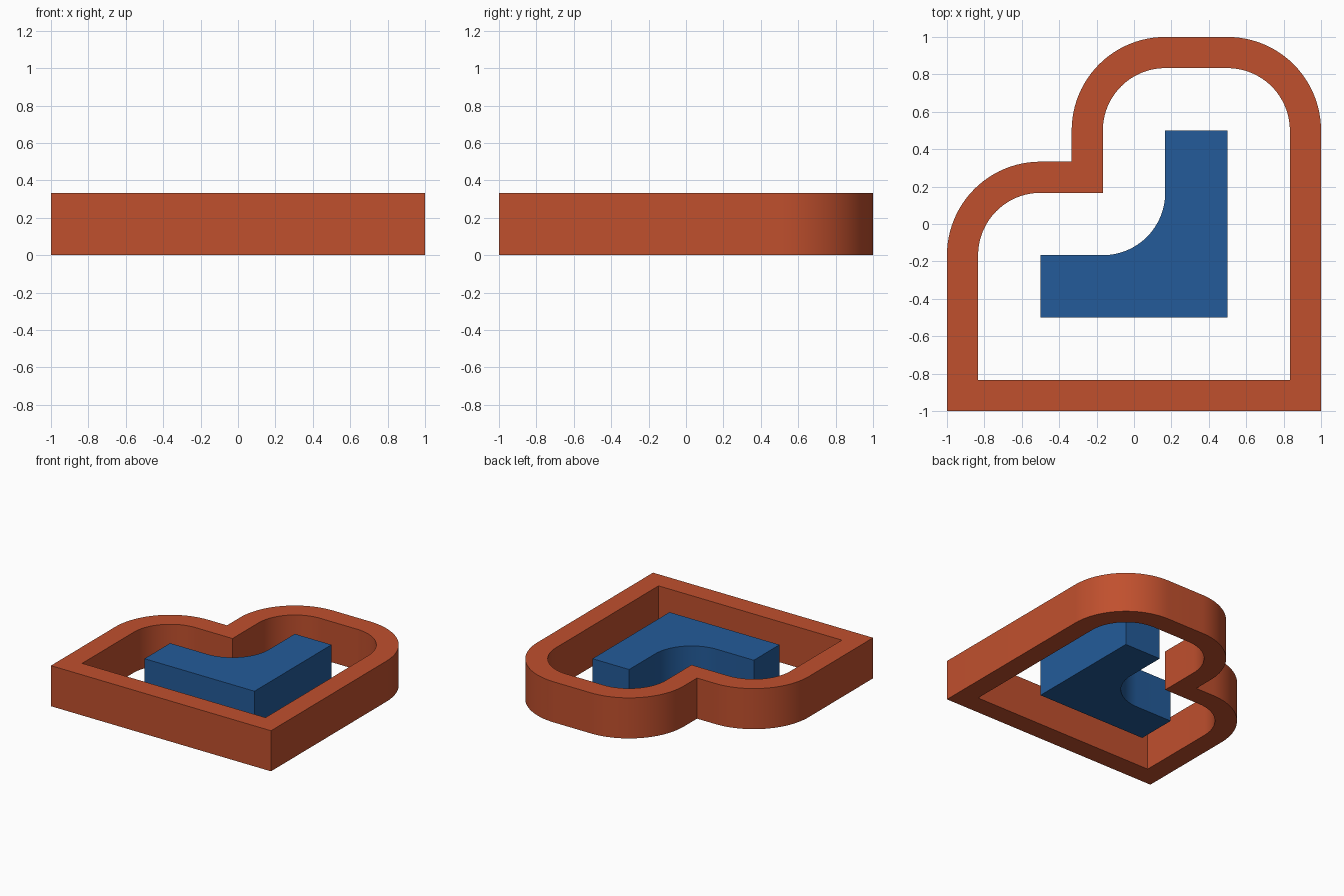
import bpy, bmesh
from math import sin, cos, radians

if "Cube" in bpy.data.objects:
    bpy.data.objects.remove(bpy.data.objects["Cube"])

H = 1 / 3          # shared height
T = 1 / 6          # grid step of the plan
STEPS = 24         # segments per quarter arc


def arc(cx, cy, r, a0, a1):
    return [(cx + r * cos(radians(a0 + (a1 - a0) * i / STEPS)),
             cy + r * sin(radians(a0 + (a1 - a0) * i / STEPS))) for i in range(STEPS + 1)]


def finish(name, bm, color):
    bmesh.ops.recalc_face_normals(bm, faces=bm.faces)
    mesh = bpy.data.meshes.new(name)
    bm.to_mesh(mesh)
    bm.free()
    mat = bpy.data.materials.new(name + "_color")
    mat.diffuse_color = color
    mat.use_nodes = True
    mat.node_tree.nodes["Principled BSDF"].inputs["Base Color"].default_value = mat.diffuse_color
    mesh.materials.append(mat)
    obj = bpy.data.objects.new(name, mesh)
    bpy.context.collection.objects.link(obj)
    bpy.ops.object.select_all(action='DESELECT')
    obj.select_set(True)
    bpy.context.view_layer.objects.active = obj
    bpy.ops.object.shade_smooth_by_angle(angle=radians(30))


def extrude_up(bm):
    res = bmesh.ops.extrude_face_region(bm, geom=bm.faces[:])
    verts = [v for v in res["geom"] if isinstance(v, bmesh.types.BMVert)]
    bmesh.ops.translate(bm, verts=verts, vec=(0, 0, H))


# Wall outline, d = inward offset from the outer edge
def outline(d):
    e, r = 1 - d, 0.5 - d
    return ([(-e, -e), (e, -e)]
            + arc(0.5, 0.5, r, 0, 90)
            + arc(T, 0.5, r, 90, 180)
            + [(-2 * T + d, 2 * T - d)]
            + arc(-0.5, -T, r, 90, 180))


# Outer wall ring
bm = bmesh.new()
outer, inner = [[bm.verts.new((x, y, 0)) for x, y in outline(d)] for d in (0, T)]
n = len(outer)
for i in range(n):
    j = (i + 1) % n
    bm.faces.new((outer[i], outer[j], inner[j], inner[i]))
extrude_up(bm)
finish("outer_wall", bm, (0.53, 0.08, 0.027, 1))

# Inner L-shaped block with a filleted inside corner
profile = ([(-0.5, -0.5), (0.5, -0.5), (0.5, 0.5), (T, 0.5)]
           + arc(-T, T, 2 * T, 0, -90) + [(-0.5, -T)])
bm = bmesh.new()
bm.faces.new([bm.verts.new((x, y, 0)) for x, y in profile])
extrude_up(bm)
finish("inner_block", bm, (0.017, 0.105, 0.32, 1))
